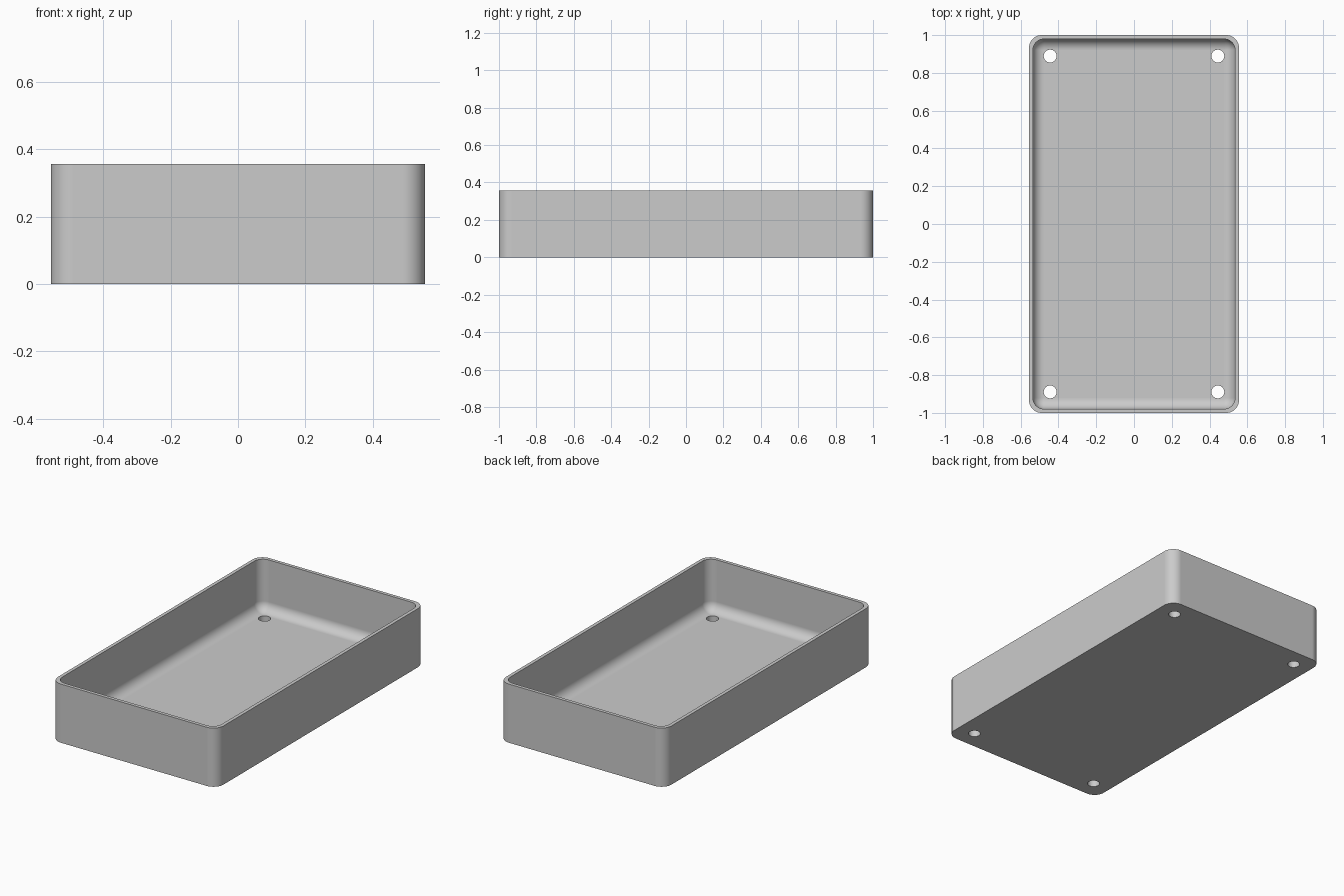
import bpy
import bmesh
import math

cube = bpy.data.objects.get("Cube")
if cube:
    bpy.data.objects.remove(cube, do_unlink=True)

# Main dimensions
HALF_X, HALF_Y, HEIGHT = 0.556, 1.0, 0.356
WALL, FLOOR = 0.021, 0.044
OUTER_R, INNER_R = 0.067, 0.058
HOLE_X, HOLE_Y, HOLE_R = 0.444, 0.889, 0.034
STEPS = 12

grey = bpy.data.materials.new("plain grey")
grey.use_nodes = True
grey.diffuse_color = (0.6, 0.6, 0.6, 1)
grey.node_tree.nodes["Principled BSDF"].inputs["Base Color"].default_value = (0.6, 0.6, 0.6, 1)


def ring(bm, inset, radius, z):
    """Rounded rectangle loop of vertices, inset from the outer walls."""
    cx, cy = HALF_X - inset - radius, HALF_Y - inset - radius
    verts = []
    for corner, (sx, sy) in enumerate([(1, 1), (-1, 1), (-1, -1), (1, -1)]):
        for i in range(STEPS + 1):
            a = math.pi / 2 * (corner + i / STEPS)
            verts.append(bm.verts.new((sx * cx + radius * math.cos(a),
                                       sy * cy + radius * math.sin(a), z)))
    return verts


def bridge(bm, low, high):
    for i in range(len(low)):
        j = (i + 1) % len(low)
        bm.faces.new((low[i], low[j], high[j], high[i]))


# Tray: outer wall, rim, inner wall and rounded floor edge
bm = bmesh.new()
rings = [ring(bm, 0, OUTER_R, 0), ring(bm, 0, OUTER_R, HEIGHT),
         ring(bm, WALL, INNER_R, HEIGHT)]
for i in range(STEPS + 1):
    a = math.pi / 2 * i / STEPS
    shift = INNER_R * (1 - math.cos(a))
    rings.append(ring(bm, WALL + shift, INNER_R - shift,
                      FLOOR + INNER_R * (1 - math.sin(a))))
for low, high in zip(rings, rings[1:]):
    bridge(bm, low, high)
bm.faces.new(list(reversed(rings[0])))
bm.faces.new(rings[-1])
bmesh.ops.remove_doubles(bm, verts=bm.verts, dist=0.00001)
bmesh.ops.recalc_face_normals(bm, faces=bm.faces)
mesh = bpy.data.meshes.new("tray")
bm.to_mesh(mesh)
bm.free()
mesh.materials.append(grey)
tray = bpy.data.objects.new("tray", mesh)
bpy.context.collection.objects.link(tray)

# Screw holes through the floor corners
cutters = []
for sx in (-1, 1):
    for sy in (-1, 1):
        bpy.ops.mesh.primitive_cylinder_add(vertices=40, radius=HOLE_R, depth=0.3,
                                            location=(sx * HOLE_X, sy * HOLE_Y, 0))
        cutter = bpy.context.object
        cutter.name = "hole_cutter"
        cutter.hide_render = True
        cutter.data.materials.append(grey)
        cutters.append(cutter)

bpy.ops.object.select_all(action='DESELECT')
tray.select_set(True)
bpy.context.view_layer.objects.active = tray
for cutter in cutters:
    mod = tray.modifiers.new("hole", 'BOOLEAN')
    mod.operation = 'DIFFERENCE'
    mod.solver = 'EXACT'
    mod.object = cutter
    bpy.ops.object.modifier_apply(modifier=mod.name)
for cutter in cutters:
    bpy.data.objects.remove(cutter, do_unlink=True)

# Smooth rounded corners, crisp rim and flat floor
bpy.ops.object.shade_smooth_by_angle(angle=math.radians(30))
weighted = tray.modifiers.new("flat_faces", 'WEIGHTED_NORMAL')
weighted.keep_sharp = True
